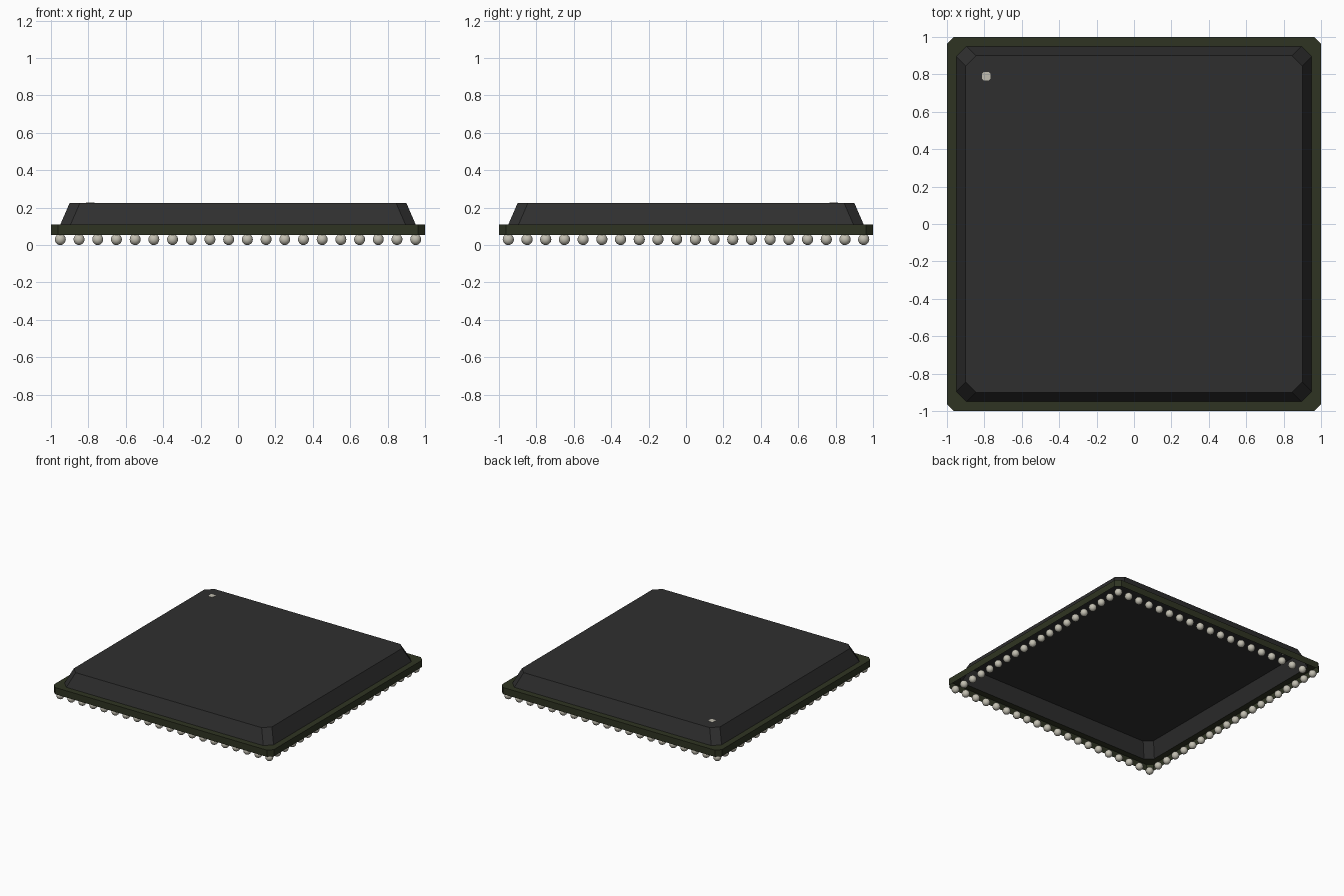
import bpy, bmesh

if "Cube" in bpy.data.objects:
    bpy.data.objects.remove(bpy.data.objects["Cube"])


def material(name, rgb):
    m = bpy.data.materials.new(name)
    m.diffuse_color = (*rgb, 1)
    m.use_nodes = True
    m.node_tree.nodes["Principled BSDF"].inputs["Base Color"].default_value = m.diffuse_color
    return m


BOARD = material("dark green board", (0.028, 0.034, 0.016))
CAP = material("charcoal plastic", (0.028, 0.028, 0.028))
SOLDER = material("pale solder", (0.54, 0.52, 0.44))


def finish(name, bm, mat):
    mesh = bpy.data.meshes.new(name)
    bm.to_mesh(mesh)
    bm.free()
    mesh.materials.append(mat)
    obj = bpy.data.objects.new(name, mesh)
    bpy.context.collection.objects.link(obj)
    return obj


def ring(bm, half, cut, z, cx=0, cy=0):
    """Square loop with chamfered corners, counter-clockwise."""
    a, b = half, half - cut
    pts = [(a, -b), (a, b), (b, a), (-b, a), (-a, b), (-a, -b), (-b, -a), (b, -a)]
    return [bm.verts.new((cx + x, cy + y, z)) for x, y in pts]


def bridge(bm, low, high):
    for i in range(8):
        j = (i + 1) % 8
        bm.faces.new((low[i], low[j], high[j], high[i]))


# Board: rim walls and top ledge, open underneath
bm = bmesh.new()
bottom = ring(bm, 1.0, 0.037, 0.055)
top = ring(bm, 1.0, 0.037, 0.11)
ledge = ring(bm, 0.95, 0.055, 0.11)
bridge(bm, bottom, top)
bridge(bm, top, ledge)
finish("board_rim", bm, BOARD)

# Cap: tapered cover with chamfered corners, open underneath
bm = bmesh.new()
low = ring(bm, 0.95, 0.055, 0.11)
high = ring(bm, 0.90, 0.055, 0.225)
bridge(bm, low, high)
bm.faces.new(high)
finish("package_cap", bm, CAP)

# Corner mark: small thin plate on the cap
bm = bmesh.new()
low = ring(bm, 0.022, 0.008, 0.224, -0.79, 0.79)
high = ring(bm, 0.022, 0.008, 0.227, -0.79, 0.79)
bridge(bm, low, high)
bm.faces.new(high)
finish("corner_mark", bm, SOLDER)

# Solder balls: twenty per side around the perimeter
bm = bmesh.new()
bmesh.ops.create_uvsphere(bm, u_segments=14, v_segments=10, radius=0.03)
for f in bm.faces:
    f.smooth = True
first = finish("solder_ball", bm, SOLDER)
spots = [(i, j) for i in range(20) for j in range(20)
         if i in (0, 19) or j in (0, 19)]
for n, (i, j) in enumerate(spots):
    ball = first
    if n:
        ball = bpy.data.objects.new("solder_ball", first.data)
        bpy.context.collection.objects.link(ball)
    ball.location = (-0.95 + 0.1 * i, -0.95 + 0.1 * j, 0.03)
